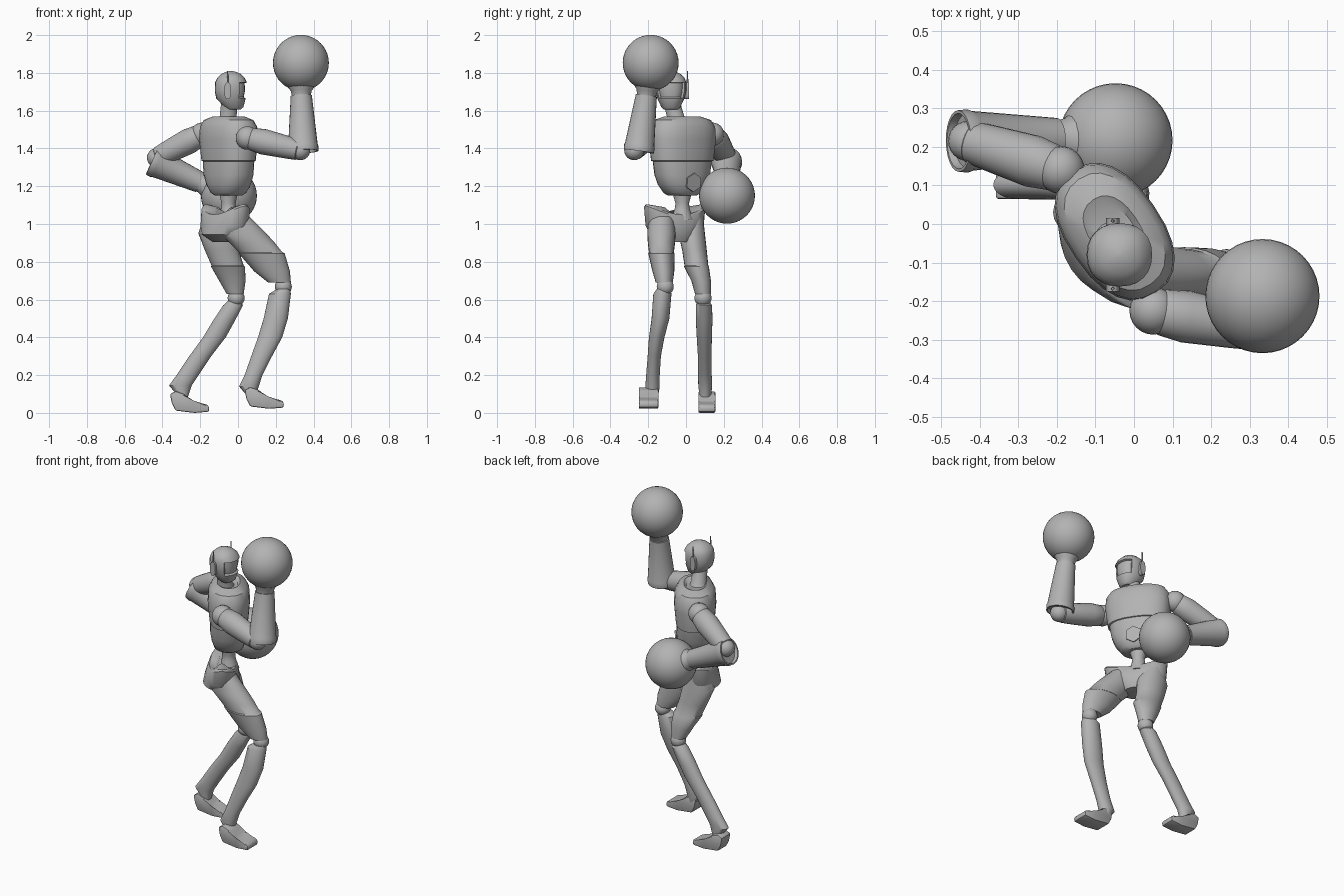
import bpy, bmesh, math
from mathutils import Vector, Matrix

if "Cube" in bpy.data.objects:
    bpy.data.objects.remove(bpy.data.objects["Cube"])

grey = bpy.data.materials.new("plain_grey")
grey.use_nodes = True
GREY = (0.45, 0.45, 0.45, 1)
grey.diffuse_color = GREY
grey.node_tree.nodes["Principled BSDF"].inputs["Base Color"].default_value = GREY

YAW = math.atan2(0.565, 0.825)   # direction the trunk faces
SIDES = 24


def finish(name, bm, angle=35):
    bmesh.ops.recalc_face_normals(bm, faces=bm.faces)
    mesh = bpy.data.meshes.new(name)
    bm.to_mesh(mesh)
    bm.free()
    mesh.materials.append(grey)
    ob = bpy.data.objects.new(name, mesh)
    bpy.context.collection.objects.link(ob)
    bpy.ops.object.select_all(action='DESELECT')
    ob.select_set(True)
    bpy.context.view_layer.objects.active = ob
    bpy.ops.object.shade_smooth_by_angle(angle=math.radians(angle))
    return ob


def skin(bm, rings):
    """Bridge a list of equal point rings and cap both ends."""
    loops = [[bm.verts.new(p) for p in ring] for ring in rings]
    n = len(loops[0])
    for a, b in zip(loops, loops[1:]):
        for i in range(n):
            j = (i + 1) % n
            bm.faces.new((a[i], a[j], b[j], b[i]))
    bm.faces.new(loops[0])
    bm.faces.new(loops[-1])


def unit(i, power):
    a = 2 * math.pi * i / SIDES
    c, s = math.cos(a), math.sin(a)
    return (math.copysign(abs(c) ** power, c), math.copysign(abs(s) ** power, s))


def stack(name, stations, yaw=0, power=1, crest=0, edit=None):
    """Horizontal slices: x, y, z, half depth, half width."""
    rings = []
    for x, y, z, d, w in stations:
        ring = []
        for i in range(SIDES):
            u, v = unit(i, power)
            p = Matrix.Rotation(yaw, 3, 'Z') @ Vector((u * d, v * w, 0))
            lift = crest * v * v if z > 1.03 else 0
            ring.append(p + Vector((x, y, z + lift)))
        rings.append(ring)
    bm = bmesh.new()
    skin(bm, rings)
    if edit:
        bmesh.ops.recalc_face_normals(bm, faces=bm.faces)
        edit(bm)
    return finish(name, bm)


def limb(name, start, end, profile):
    """Round part along a line: fraction of length, radius."""
    start, end = Vector(start), Vector(end)
    rot = (end - start).to_track_quat('Z', 'Y').to_matrix()
    rings = [[start.lerp(end, t) + rot @ Vector((r * unit(i, 1)[0], r * unit(i, 1)[1], 0))
              for i in range(SIDES)] for t, r in profile]
    bm = bmesh.new()
    skin(bm, rings)
    return finish(name, bm)


def ball(name, centre, radius, sides=24):
    bm = bmesh.new()
    bmesh.ops.create_uvsphere(bm, u_segments=sides, v_segments=sides // 2, radius=radius,
                              matrix=Matrix.Translation(centre))
    return finish(name, bm)


def extrusion(name, outline, frame, thick, bevel=0):
    """Outline in the frame's xy plane, thickened both ways along its z."""
    bm = bmesh.new()
    skin(bm, [[frame @ Vector((a, b, s * thick)) for a, b in outline] for s in (-1, 1)])
    if bevel:
        bmesh.ops.bevel(bm, geom=bm.edges[:], offset=bevel, segments=2, affect='EDGES', profile=0.5)
    return finish(name, bm)


# Trunk
TX, TY = -0.05, -0.02
def trunk(name, rows, **kw):
    return stack(name, [(TX, TY, *r) for r in rows], YAW, **kw)

trunk("chest", [(1.33, .10, .165), (1.335, .112, .178), (1.45, .122, .192), (1.515, .118, .188),
                (1.55, .1, .165), (1.57, .065, .1), (1.555, .05, .06)], power=.85)
trunk("abdomen", [(1.332, .107, .168), (1.26, .108, .155), (1.21, .1, .135),
                  (1.165, .085, .1), (1.15, .065, .075)], power=.85)
trunk("waist", [(1.17, .05, .055), (1.11, .038, .035), (1.08, .04, .04), (1.02, .06, .06)])
hexagon = [(.05 * math.cos(k * math.pi / 3), .05 * math.sin(k * math.pi / 3)) for k in range(6)]
belly = (Matrix.Translation((TX + .107 * .825, TY + .107 * .565, 1.22)) @ Matrix.Rotation(YAW, 4, 'Z')
         @ Matrix.Rotation(math.radians(98), 4, 'Y'))
extrusion("belly_plate", hexagon, belly, .0045)

# Pelvis with raised hip crests and a sunken top
stack("pelvis", [(-.07, -.06, 1.035, .04, .07), (-.066, -.06, 1.05, .075, .18), (-.066, -.06, 1.04, .085, .188),
                 (-.07, -.06, .99, .1, .175), (-.075, -.06, .945, .105, .14), (-.06, -.05, .905, .07, .08)],
      YAW, crest=.055)

# Legs
stack("right_thigh", [(-.01, -.13, 1.04, .07, .07), (.025, -.13, .95, .125, .075), (.075, -.13, .9, .12, .072),
                      (.12, -.13, .85, .115, .066), (.125, -.13, .845, .122, .07), (.18, -.12, .75, .095, .058),
                      (.22, -.115, .69, .06, .045)])
stack("left_thigh", [(-.12, .03, 1.04, .06, .06), (-.11, .03, .95, .1, .07), (-.085, .045, .86, .09, .065),
                     (-.055, .055, .78, .085, .063), (-.053, .055, .775, .09, .066), (-.03, .08, .7, .07, .052),
                     (-.015, .09, .63, .045, .042)])
ball("right_knee", (.24, -.11, .668), .045)
ball("left_knee", (-.01, .09, .608), .045)
stack("right_shin", [(.24, -.12, .655, .035, .035), (.222, -.125, .63, .058, .048), (.2, -.135, .5, .064, .047),
                     (.17, -.155, .4, .064, .041), (.125, -.168, .3, .055, .035), (.082, -.175, .2, .047, .036),
                     (.058, -.177, .14, .052, .038), (.07, -.177, .09, .022, .03)])
stack("left_shin", [(-.02, .09, .595, .03, .03), (-.026, .095, .57, .052, .043), (-.073, .096, .49, .058, .044),
                    (-.125, .097, .4, .06, .04), (-.2, .099, .3, .058, .036), (-.267, .1, .2, .058, .036),
                    (-.305, .102, .145, .06, .037), (-.29, .102, .085, .025, .03)])
side = [(-.03, .1), (.0, .115), (.045, .1), (.09, .058), (.165, .045), (.178, .03),
        (.176, .006), (.1, 0), (.0, .012), (-.02, .05)]
for label, x, y, z, w in (("right_foot", .065, -.198, .022, .052), ("left_foot", -.33 + .0, .11, 0, .045)):
    frame = Matrix.Translation((x, y, z)) @ Matrix.Rotation(math.pi / 2, 4, 'X')
    extrusion(label, side, frame, w, bevel=.008)

# Arms, each with a large round end ball
cuff = [(.07, .05), (.07, .068), (0, .072), (0, .08), (.09, .082), (.12, .078), (1, .056)]
sleeve = [(0, .045), (.08, .06), (.3, .068), (.75, .06), (.95, .055), (1, .04)]
hand = [(0, .05), (.25, .056), (.5, .075), (.75, .08), (1, .07)]
arms = {"right": ((.05, -.225, 1.455), (.33, -.275, 1.39), (.345, -.25, 1.385), (.335, -.21, 1.68), (.333, -.187, 1.853)),
        "left": ((-.19, .14, 1.475), (-.43, .215, 1.35), (-.455, .215, 1.335), (-.2, .219, 1.22), (-.048, .217, 1.15))}
for s, (shoulder, elbow, base, wrist, end) in arms.items():
    ball(s + "_shoulder", shoulder, .062)
    limb(s + "_upper_arm", shoulder, elbow, sleeve)
    ball(s + "_elbow", elbow, .052)
    limb(s + "_forearm", base, wrist, cuff)
    limb(s + "_hand", Vector(wrist), Vector(wrist).lerp(Vector(end), .6), hand)
    ball(s + "_round_end", end, .148, 40)

# Neck and head with a recessed visor
limb("neck", (-.055, -.045, 1.53), (-.045, -.08, 1.66), [(0, .06), (.25, .045), (1, .042)])

def visor(bm):
    faces = [f for f in bm.faces if f.normal.x > .55 and 1.67 < f.calc_center_median().z < 1.75]
    bmesh.ops.inset_region(bm, faces=faces, thickness=.004, depth=-.012)

HX, HY = -.037, -.08
stack("head", [(HX + .015, HY, z, d, w) for z, d, w in ((1.605, .035, .035), (1.618, .05, .05))] +
      [(HX, HY, z, d, w) for z, d, w in
       ((1.665, .078, .072), (1.705, .086, .082), (1.75, .084, .082), (1.775, .072, .072),
        (1.795, .05, .05), (1.806, .025, .025), (1.81, .006, .006))], power=.9, edit=visor)
for s, sign in (("right", -1), ("left", 1)):
    y = HY + sign * .084
    oval = [(.018 * unit(i, .8)[0], .044 * unit(i, .8)[1]) for i in range(SIDES)]
    extrusion(s + "_ear", oval, Matrix.Translation((-.055, y, 1.705)) @ Matrix.Rotation(math.pi / 2, 4, 'X'), .011)
    limb(s + "_antenna", (-.055, y + sign * .004, 1.72), (-.055, y + sign * .004, 1.81), [(0, .005), (1, .003)])
